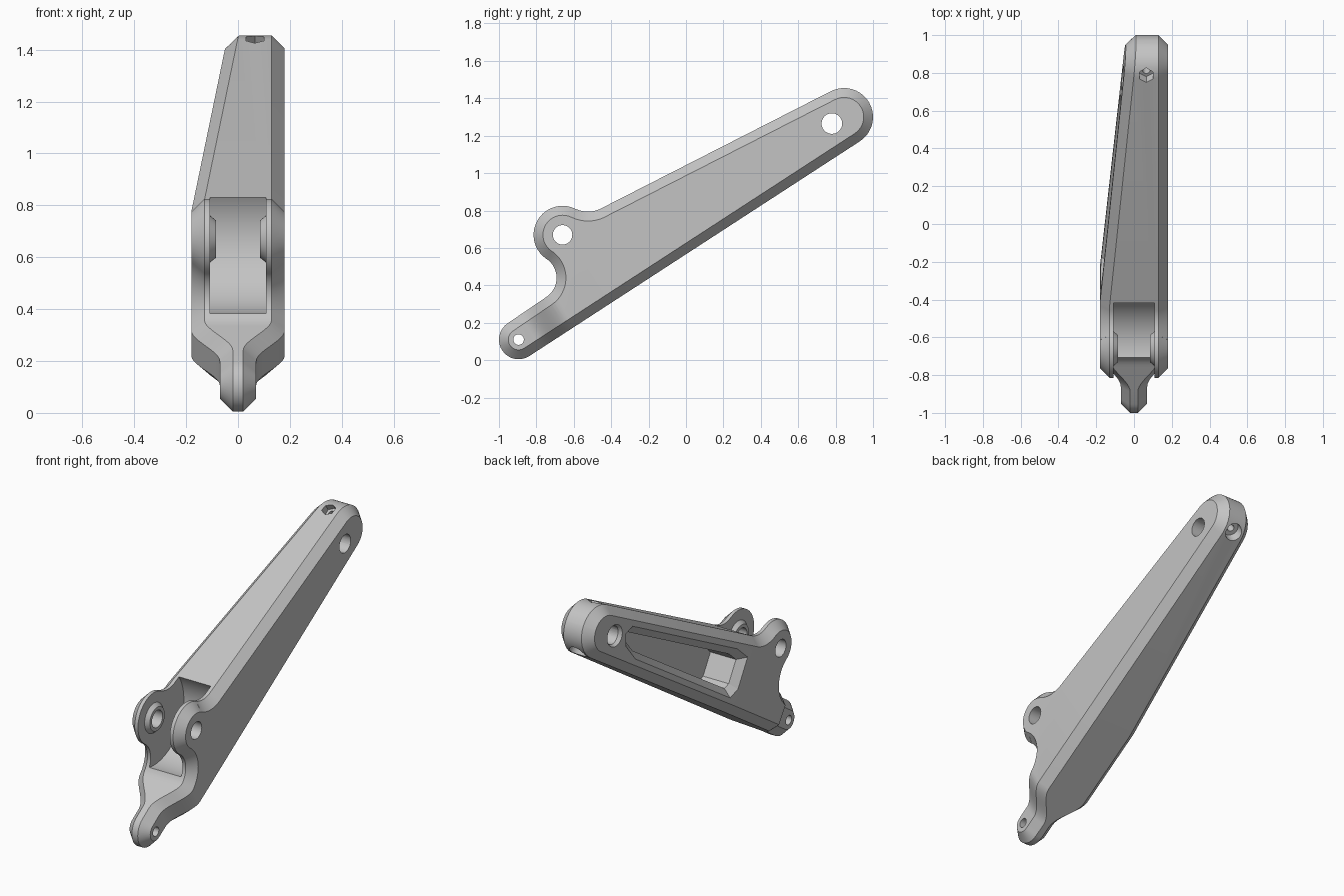
import bpy, bmesh
from math import radians, cos, sin
from mathutils import Vector, Matrix

cube = bpy.data.objects.get("Cube")
if cube:
    bpy.data.objects.remove(cube, do_unlink=True)

# Main dimensions
HALF, BEVEL = 0.18, 0.05
AXIS = Vector((0, 0.835, 0.55)).normalized()
FOOT, PIVOT, CLAMP = (-0.895, 0.11), (-0.66, 0.67), (0.78, 1.265)

grey = bpy.data.materials.new("plain_grey")
grey.use_nodes = True
grey.diffuse_color = (0.55, 0.55, 0.55, 1)
grey.node_tree.nodes["Principled BSDF"].inputs["Base Color"].default_value = (0.55, 0.55, 0.55, 1)


def add_object(name, bm):
    bmesh.ops.recalc_face_normals(bm, faces=bm.faces)
    mesh = bpy.data.meshes.new(name)
    bm.to_mesh(mesh)
    bm.free()
    mesh.materials.append(grey)
    obj = bpy.data.objects.new(name, mesh)
    bpy.context.collection.objects.link(obj)
    return obj


def loft(rings):
    """Closed solid through rings that all have the same number of points."""
    bm = bmesh.new()
    rows = [[bm.verts.new(p) for p in ring] for ring in rings]
    n = len(rows[0])
    for a, b in zip(rows, rows[1:]):
        for i in range(n):
            j = (i + 1) % n
            bm.faces.new((a[i], a[j], b[j], b[i]))
    bm.faces.new(rows[0])
    bm.faces.new(rows[-1])
    return bm


def cone(name, start, end, r1, r2, segments=40):
    start, end = Vector(start), Vector(end)
    d = end - start
    bm = bmesh.new()
    matrix = Matrix.Translation((start + end) / 2) @ d.to_track_quat("Z", "Y").to_matrix().to_4x4()
    bmesh.ops.create_cone(bm, cap_ends=True, segments=segments, radius1=r1,
                          radius2=r2, depth=d.length, matrix=matrix)
    return add_object(name, bm)


def across(name, centre, x1, x2, r1, r2, segments=40):
    return cone(name, (x1, *centre), (x2, *centre), r1, r2, segments)


def combine(target, tool, operation="DIFFERENCE"):
    mod = target.modifiers.new(tool.name, "BOOLEAN")
    mod.object, mod.operation, mod.solver = tool, operation, "EXACT"
    bpy.context.view_layer.objects.active = target
    bpy.ops.object.modifier_apply(modifier=mod.name)
    bpy.data.objects.remove(tool, do_unlink=True)


def outline(inset):
    """Side profile from tangent arcs; hollow arcs grow when inset."""
    arcs = ((FOOT, 0.105, 124, 303, 1), ((0.845, 1.30), 0.155, -57, 117, 1),
            ((-0.524, 0.944), 0.15, 297, 243.6, -1), (PIVOT, 0.155, 63.6, 236, 1),
            ((-0.815, 0.44), 0.123, 56, -56, -1))
    pts = []
    for (y, z), r, a0, a1, side in arcs:
        for i in range(21):
            a = radians(a0 + (a1 - a0) * i / 20)
            pts.append((y + (r - side * inset) * cos(a), z + (r - side * inset) * sin(a)))
    return pts


def narrowing(u, left):
    """How far a side face moves inward at distance u along the arm."""
    t = min(max((u + 0.61) / 0.21, 0), 1)
    neck = 0.11 * (1 - t * t * (3 - 2 * t))
    return neck + (max(0, u - 0.08) * 0.0945 if left else 0)


def left_face(y, z):
    return -HALF + narrowing(AXIS.dot((0, y, z)), True)


# Arm body: bevelled slab, cut into strips, then shaped to the neck and taper
rings = [[(x, y, z) for y, z in outline(inset)] for x, inset in
         ((-HALF, BEVEL), (-HALF + BEVEL, 0), (HALF - BEVEL, 0), (HALF, BEVEL))]
bm = loft(rings)
for u in [-0.61 + 0.21 * i / 12 for i in range(13)] + [0.08]:
    bmesh.ops.bisect_plane(bm, geom=bm.verts[:] + bm.edges[:] + bm.faces[:],
                           dist=0.00001, plane_co=AXIS * u, plane_no=AXIS)
for v in bm.verts:
    left = v.co.x < 0
    shift = narrowing(AXIS.dot(v.co), left)
    v.co.x += shift if left else -shift
arm = add_object("arm_body", bm)

# Fork gap with a round floor, and the raised collars inside it
GAP = 0.108
combine(arm, across("fork_gap", PIVOT, -GAP, GAP, 0.29, 0.29, 96))
for s in (-1, 1):
    combine(arm, across("collar", PIVOT, s * (GAP + 0.03), s * 0.085, 0.115, 0.072), "UNION")

# Cross holes
for name, centre, r in (("foot_hole", FOOT, 0.028), ("pivot_hole", PIVOT, 0.052),
                        ("clamp_hole", CLAMP, 0.055)):
    combine(arm, across(name, centre, -0.4, 0.4, r, r))
for name, x, s in (("clamp_rim_left", left_face(*CLAMP), -1), ("clamp_rim_right", HALF, 1)):
    combine(arm, across(name, CLAMP, x - s * 0.02, x + s * 0.02, 0.05, 0.08))


# Bevelled pocket in the left face
def shrink(points, d):
    out = []
    for i, p in enumerate(points):
        p, a, b = Vector(p), Vector(points[i - 1]), Vector(points[(i + 1) % len(points)])
        e, f = (p - a).normalized(), (b - p).normalized()
        n, m = Vector((-e.y, e.x)), Vector((-f.y, f.x))
        out.append(tuple(p + (n + m) * d / (1 + n.dot(m))))
    return out


pocket = [(-0.18, 0.547), (0.61, 1.063), (0.685, 1.165), (0.68, 1.24), (0.62, 1.265),
          (-0.26, 0.815), (-0.345, 0.735), (-0.25, 0.575)]
rim, mouth = shrink(pocket, -0.03), shrink(pocket, 0.04)
rings = [[(left_face(y, z) - 0.03, y, z) for y, z in rim],
         [(left_face(y, z) + 0.04, y, z) for y, z in mouth],
         [(0.04, y, z) for y, z in mouth]]
combine(arm, add_object("pocket", loft(rings)))

# Clamp slit running from the clamp hole out through the tip
bm = bmesh.new()
bmesh.ops.create_cube(bm, size=1, matrix=Matrix.Translation((0, *CLAMP))
                      @ Matrix.Rotation(radians(35), 4, "X")
                      @ Matrix.Translation((0, 0.2, 0)) @ Matrix.Diagonal((1, 0.4, 0.032, 1)))
combine(arm, add_object("clamp_slit", bm))

# Clamp bolt: hexagon nut seat above, round head seat below, bore between
mid = Vector((0.065, 0.885, 1.30))
down = Vector((0, 0.57, -0.82)).normalized()
combine(arm, cone("nut_seat", mid - down * 0.125, mid - down * 0.3, 0.04, 0.04, 6))
combine(arm, cone("head_seat", mid + down * 0.08, mid + down * 0.2, 0.045, 0.06))
combine(arm, cone("bolt_bore", mid - down * 0.3, mid + down * 0.3, 0.02, 0.02, 24))

# Smooth curves with crisp edges
bpy.ops.object.select_all(action="DESELECT")
arm.select_set(True)
bpy.context.view_layer.objects.active = arm
bpy.ops.object.shade_smooth_by_angle(angle=radians(25))
